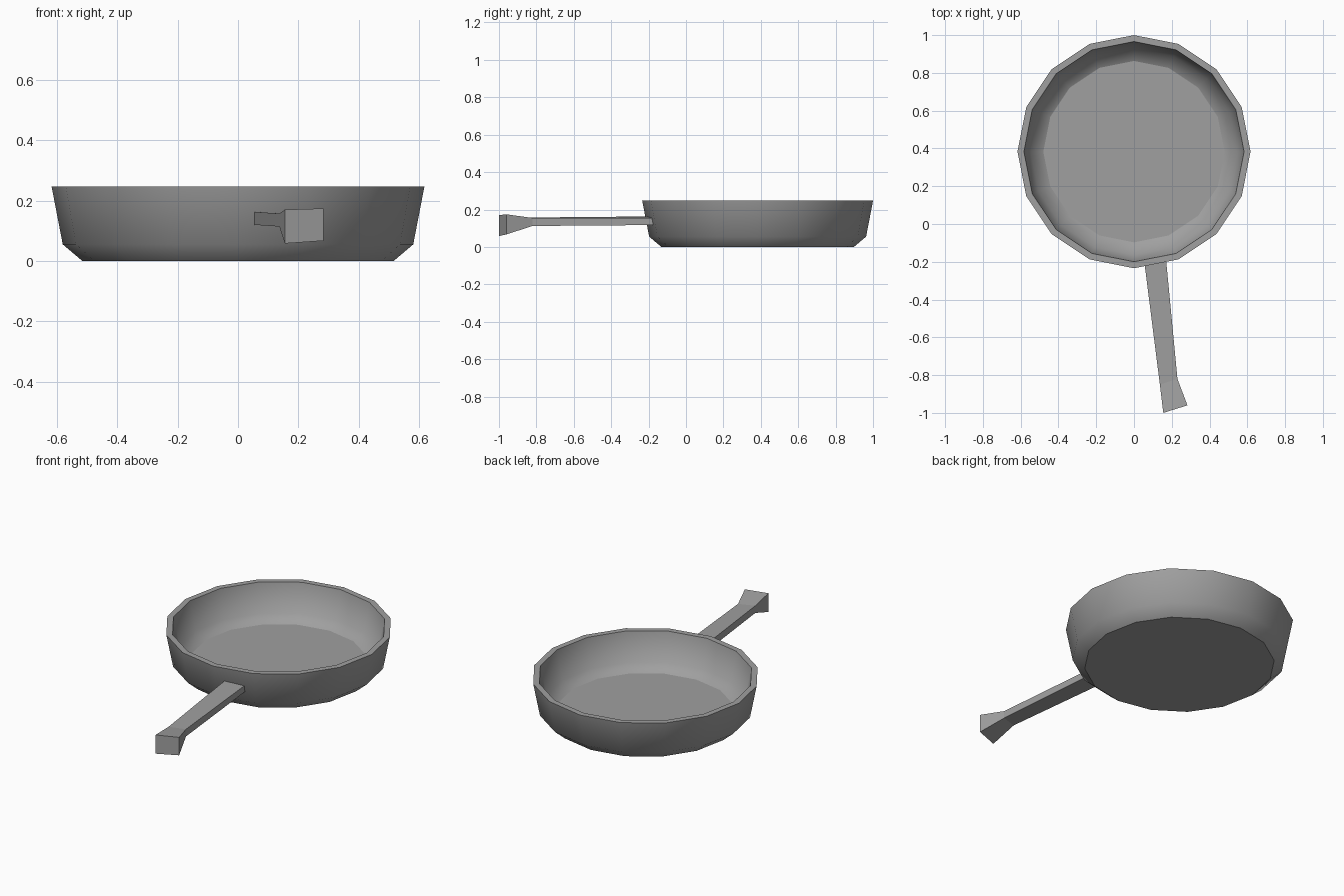
import bpy
import bmesh
from math import cos, sin, tau

cube = bpy.data.objects.get("Cube")
if cube:
    bpy.data.objects.remove(cube)

iron = bpy.data.materials.new("grey_iron")
iron.use_nodes = True
COLOUR = (0.35, 0.35, 0.35, 1)
iron.diffuse_color = COLOUR
iron.node_tree.nodes["Principled BSDF"].inputs["Base Color"].default_value = COLOUR


def skin_rings(name, rings, smooth_bands=(), sharp_rings=()):
    """Bridge a list of point rings and cap both ends."""
    bm = bmesh.new()
    loops = [[bm.verts.new(p) for p in ring] for ring in rings]
    n = len(loops[0])
    bm.faces.new(loops[0])
    bm.faces.new(loops[-1])
    for band, (a, b) in enumerate(zip(loops, loops[1:])):
        for i in range(n):
            j = (i + 1) % n
            face = bm.faces.new((a[i], a[j], b[j], b[i]))
            face.smooth = band in smooth_bands
    for r in sharp_rings:
        for i in range(n):
            bm.edges.get((loops[r][i], loops[r][(i + 1) % n])).smooth = False
    bmesh.ops.recalc_face_normals(bm, faces=bm.faces)
    mesh = bpy.data.meshes.new(name)
    bm.to_mesh(mesh)
    bm.free()
    mesh.materials.append(iron)
    obj = bpy.data.objects.new(name, mesh)
    bpy.context.collection.objects.link(obj)
    return obj


# Pan bowl: profile of (radius, height) from the base, over the rim, to the floor
SIDES, CENTRE_Y = 16, 0.383
profile = [(0.515, 0), (0.58, 0.055), (0.617, 0.247),
           (0.583, 0.247), (0.547, 0.075), (0.48, 0.04)]
bowl_rings = [[(r * cos(tau * i / SIDES), CENTRE_Y + r * sin(tau * i / SIDES), z)
               for i in range(SIDES)] for r, z in profile]
skin_rings("pan_bowl", bowl_rings, smooth_bands=(0, 1, 3, 4), sharp_rings=(0, 2, 3, 5))

# Handle: each section is a left edge and a right edge as (x, y, bottom, top)
sections = [((0.052, -0.18, 0.12, 0.163), (0.168, -0.17, 0.117, 0.155)),
            ((0.137, -0.85, 0.114, 0.157), (0.23, -0.82, 0.112, 0.155)),
            ((0.155, -1.0, 0.058, 0.17), (0.283, -0.96, 0.067, 0.174))]
handle_rings = [[(lx, ly, lb), (rx, ry, rb), (rx, ry, rt), (lx, ly, lt)]
                for (lx, ly, lb, lt), (rx, ry, rb, rt) in sections]
skin_rings("handle", handle_rings)
